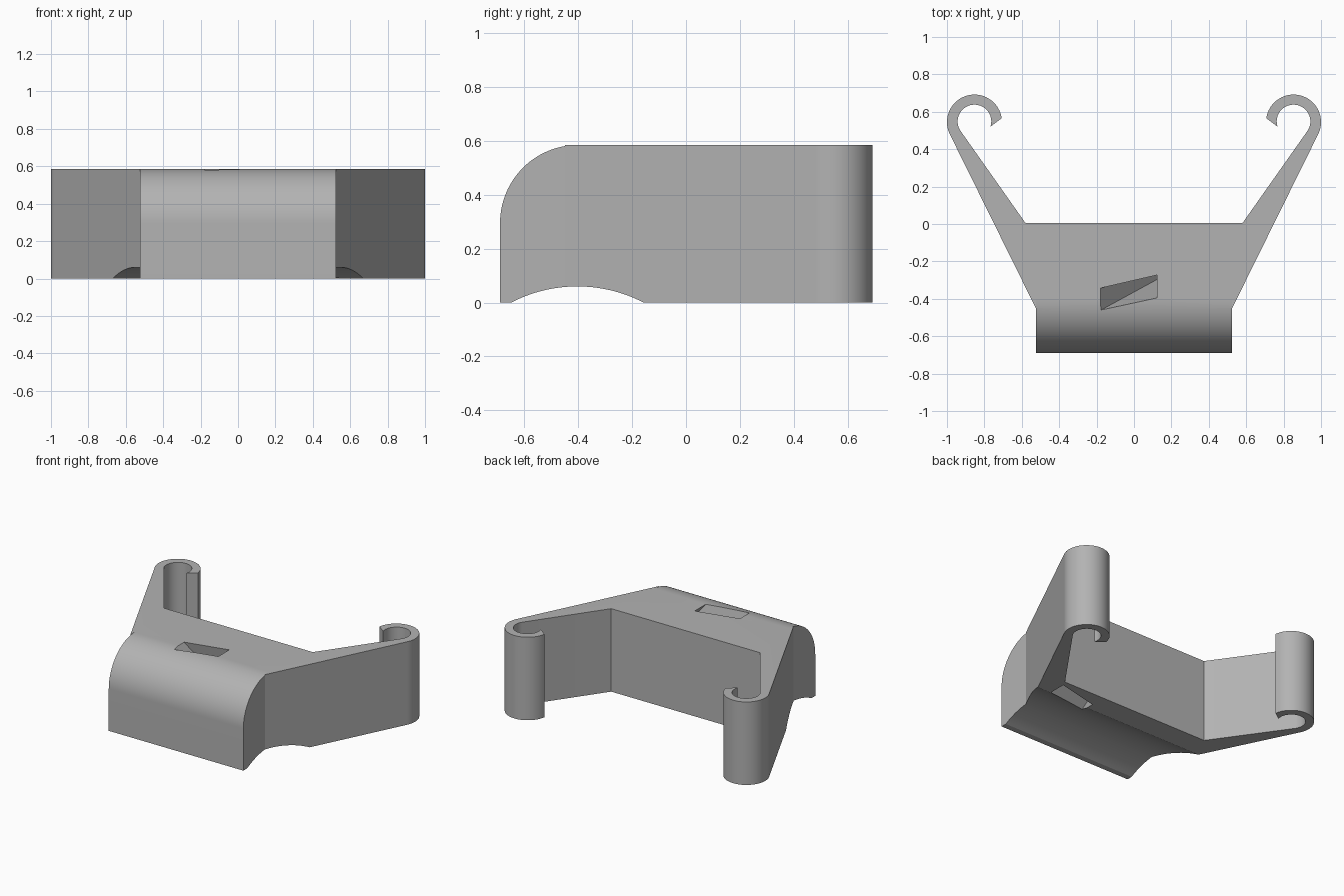
import bpy, bmesh
from math import cos, sin, radians
from mathutils import Vector

if "Cube" in bpy.data.objects:
    bpy.data.objects.remove(bpy.data.objects["Cube"], do_unlink=True)

HEIGHT = 0.585

grey = bpy.data.materials.new("plain_grey")
grey.use_nodes = True
grey.diffuse_color = (0.45, 0.45, 0.45, 1)
grey.node_tree.nodes["Principled BSDF"].inputs["Base Color"].default_value = grey.diffuse_color


def prism(name, points, direction):
    """Extrude a closed outline of 3D points along a vector."""
    bm = bmesh.new()
    face = bm.faces.new([bm.verts.new(p) for p in points])
    side = bmesh.ops.extrude_face_region(bm, geom=[face], use_keep_orig=True)
    moved = [v for v in side["geom"] if isinstance(v, bmesh.types.BMVert)]
    bmesh.ops.translate(bm, verts=moved, vec=direction)
    bmesh.ops.recalc_face_normals(bm, faces=bm.faces)
    mesh = bpy.data.meshes.new(name)
    bm.to_mesh(mesh)
    bm.free()
    mesh.materials.append(grey)
    obj = bpy.data.objects.new(name, mesh)
    bpy.context.collection.objects.link(obj)
    return obj


def arc(cx, cy, r, start, end, steps):
    angles = [radians(start + (end - start) * i / steps) for i in range(steps + 1)]
    return [(cx + r * cos(a), cy + r * sin(a)) for a in angles]


# Bracket plan: front block, flared arm and curled hook, mirrored to the other side
half = [(0.525, -0.69), (0.525, -0.45)]
half += arc(0.853, 0.545, 0.147, -28, 172, 36)
half += arc(0.853, 0.548, 0.09, 198, -32, 36)
half += [(0.58, 0.005)]
plan = half + [(-x, y) for x, y in reversed(half)]
bracket = prism("bracket", [(x, y, 0) for x, y in plan], (0, 0, HEIGHT))

# Cutter for the rounded upper front edge
rounding = arc(-0.4, HEIGHT - 0.29, 0.29, 180, 90, 28)
rounding += [(-0.4, 0.8), (-0.9, 0.8), (-0.9, HEIGHT - 0.29)]
front_round = prism("front_round_cutter", [(-0.5252, y, z) for y, z in rounding], (1.0504, 0, 0))

# Cutter for the shallow cylindrical groove underneath
groove = prism("groove_cutter", [(-1.2, y, z) for y, z in arc(-0.403, -0.472, 0.532, 0, 357.5, 143)],
               (2.4, 0, 0))

# Cutter for the slanted strap slot running through the body
slant = Vector((0.44, 0.24, -HEIGHT))
corners = [(-0.18, -0.462), (0.123, -0.395), (0.123, -0.273), (-0.18, -0.343)]
slot = prism("slot_cutter", [Vector((x, y, HEIGHT)) - slant * 0.2 for x, y in corners], slant * 1.4)

bpy.ops.object.select_all(action="DESELECT")
bpy.context.view_layer.objects.active = bracket
bracket.select_set(True)
for cutter in (front_round, groove, slot):
    cutter.hide_render = True
    mod = bracket.modifiers.new(cutter.name, "BOOLEAN")
    mod.operation = "DIFFERENCE"
    mod.solver = "EXACT"
    mod.object = cutter
    bpy.ops.object.modifier_apply(modifier=mod.name)
    bpy.data.objects.remove(cutter, do_unlink=True)

bpy.ops.object.shade_smooth_by_angle(angle=radians(20))
